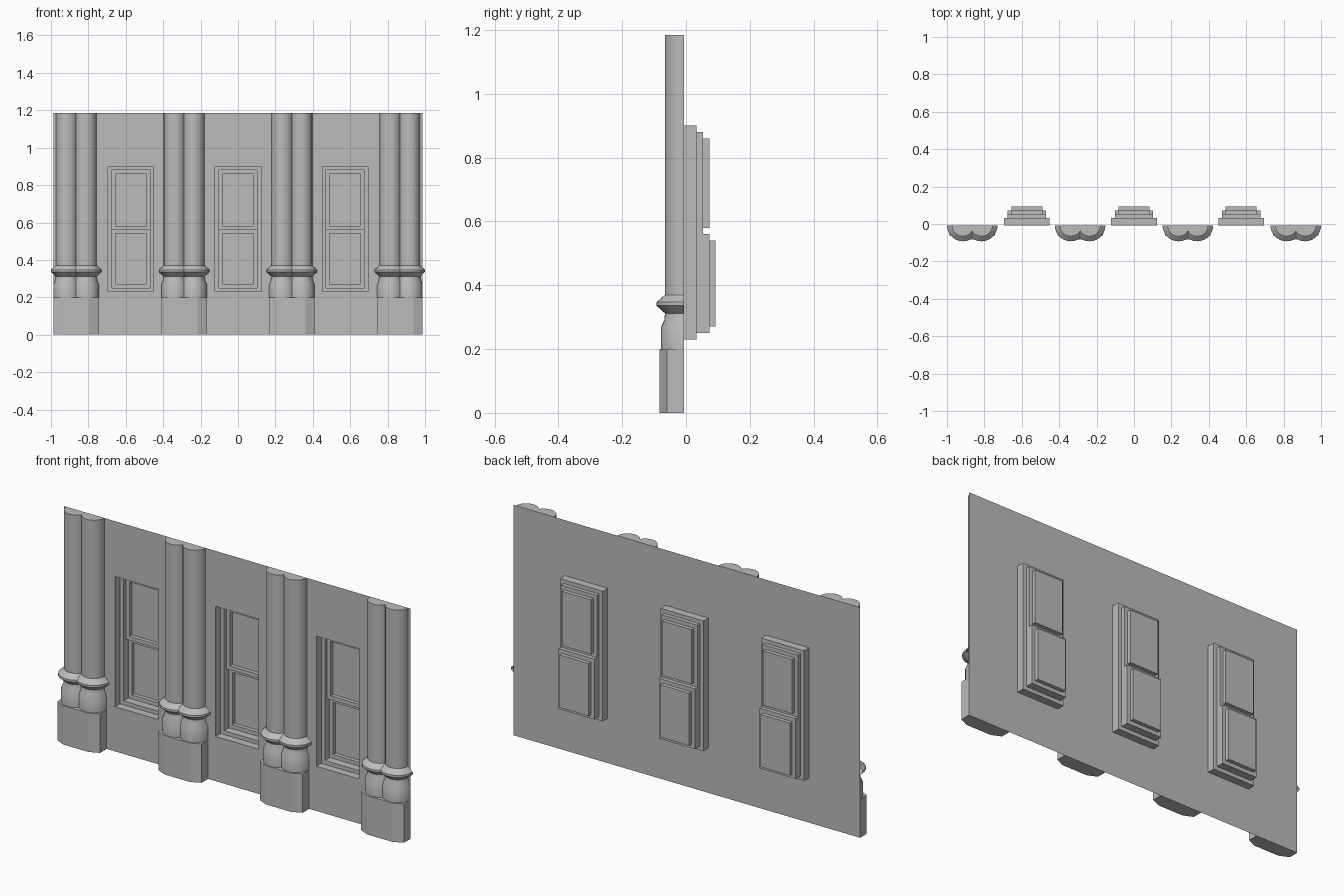
import bpy, bmesh, math

old = bpy.data.objects.get("Cube")
if old:
    bpy.data.objects.remove(old, do_unlink=True)

# Single stone grey for everything
stone = bpy.data.materials.new("stone_grey")
stone.use_nodes = True
grey = (0.5, 0.5, 0.5, 1.0)
stone.diffuse_color = grey
stone.node_tree.nodes["Principled BSDF"].inputs["Base Color"].default_value = grey

WALL_Y = -0.007
HALF_WIDTH = 0.987
HEIGHT = 1.185


def finish(bm, name, smooth=False):
    bmesh.ops.remove_doubles(bm, verts=bm.verts[:], dist=0.0001)
    mesh = bpy.data.meshes.new(name)
    bm.to_mesh(mesh)
    bm.free()
    mesh.materials.append(stone)
    obj = bpy.data.objects.new(name, mesh)
    bpy.context.collection.objects.link(obj)
    if smooth:
        bpy.ops.object.select_all(action="DESELECT")
        obj.select_set(True)
        bpy.context.view_layer.objects.active = obj
        bpy.ops.object.shade_smooth_by_angle(angle=math.radians(25))
    return obj


def nested_rects(bm, rects, close):
    """Bridge successive rectangles (x0, x1, z0, z1, y); optionally fill the last."""
    loops = [[bm.verts.new((x, y, z)) for x, z in
              ((x0, z0), (x1, z0), (x1, z1), (x0, z1))]
             for x0, x1, z0, z1, y in rects]
    for a, b in zip(loops, loops[1:]):
        for i in range(4):
            j = (i + 1) % 4
            bm.faces.new((a[i], a[j], b[j], b[i]))
    if close:
        bm.faces.new(loops[-1])


def centred(cx, half, z0, z1, y):
    return (cx - half, cx + half, z0, z1, y)


# Wall sheet: one bay around each window opening
bays = [-HALF_WIDTH, -0.288, 0.288, HALF_WIDTH]
windows = [-0.573, 0.0, 0.573]
bm = bmesh.new()
for x0, x1, cx in zip(bays, bays[1:], windows):
    nested_rects(bm, [(x0, x1, 0, HEIGHT, WALL_Y),
                      centred(cx, 0.122, 0.23, 0.90, WALL_Y)], False)
finish(bm, "wall")

# Sash windows stepping back through the wall
for cx, side in zip(windows, ("right", "middle", "left")):
    bm = bmesh.new()
    nested_rects(bm, [centred(cx, 0.122, 0.23, 0.90, WALL_Y),
                      centred(cx, 0.122, 0.23, 0.90, 0.033),
                      centred(cx, 0.102, 0.25, 0.88, 0.033),
                      centred(cx, 0.102, 0.25, 0.88, 0.053)], False)
    finish(bm, side + "_window_reveal")

    bm = bmesh.new()
    nested_rects(bm, [centred(cx, 0.102, 0.56, 0.88, 0.053),
                      centred(cx, 0.083, 0.58, 0.86, 0.053),
                      centred(cx, 0.083, 0.58, 0.86, 0.073)], True)
    finish(bm, side + "_window_upper_sash")

    bm = bmesh.new()
    nested_rects(bm, [centred(cx, 0.102, 0.25, 0.56, 0.053),
                      centred(cx, 0.102, 0.25, 0.56, 0.073),
                      centred(cx, 0.083, 0.27, 0.54, 0.073),
                      centred(cx, 0.083, 0.27, 0.54, 0.093)], True)
    finish(bm, side + "_window_lower_sash")

# Half-round column profile as (radius, height)
COLUMN = [(0.072, 0.20), (0.072, 0.268), (0.061, 0.292), (0.059, 0.312),
          (0.0855, 0.336), (0.0855, 0.347), (0.059, 0.37), (0.059, HEIGHT)]
SIDES = 14


def half_column(cx, name):
    bm = bmesh.new()
    rings = []
    for r, z in COLUMN:
        angles = [math.pi * (1 + i / SIDES) for i in range(SIDES + 1)]
        rings.append([bm.verts.new((cx + r * math.cos(a), WALL_Y + r * math.sin(a), z))
                      for a in angles])
    for a, b in zip(rings, rings[1:]):
        for i in range(SIDES):
            bm.faces.new((a[i], a[i + 1], b[i + 1], b[i]))
    bm.faces.new(rings[-1])
    finish(bm, name, smooth=True)


def plinth(cx, name):
    outline = [(-0.122, WALL_Y), (-0.122, -0.06), (-0.072, -0.083),
               (0.072, -0.083), (0.122, -0.06), (0.122, WALL_Y)]
    bm = bmesh.new()
    base = bm.faces.new([bm.verts.new((cx + x, y, 0)) for x, y in outline])
    top = bmesh.ops.extrude_face_region(bm, geom=[base], use_keep_orig=True)["geom"]
    verts = [v for v in top if isinstance(v, bmesh.types.BMVert)]
    bmesh.ops.translate(bm, verts=verts, vec=(0, 0, 0.20))
    # Leave the side against the wall open
    backs = [f for f in bm.faces if all(abs(v.co.y - WALL_Y) < 1e-5 for v in f.verts)]
    bmesh.ops.delete(bm, geom=backs, context="FACES_ONLY")
    bmesh.ops.recalc_face_normals(bm, faces=bm.faces[:])
    finish(bm, name)


# Four paired columns on chamfered plinths
for n, cx in enumerate((-0.865, -0.288, 0.288, 0.865), 1):
    plinth(cx, f"plinth_{n}")
    half_column(cx - 0.05, f"column_{n}_right")
    half_column(cx + 0.05, f"column_{n}_left")
